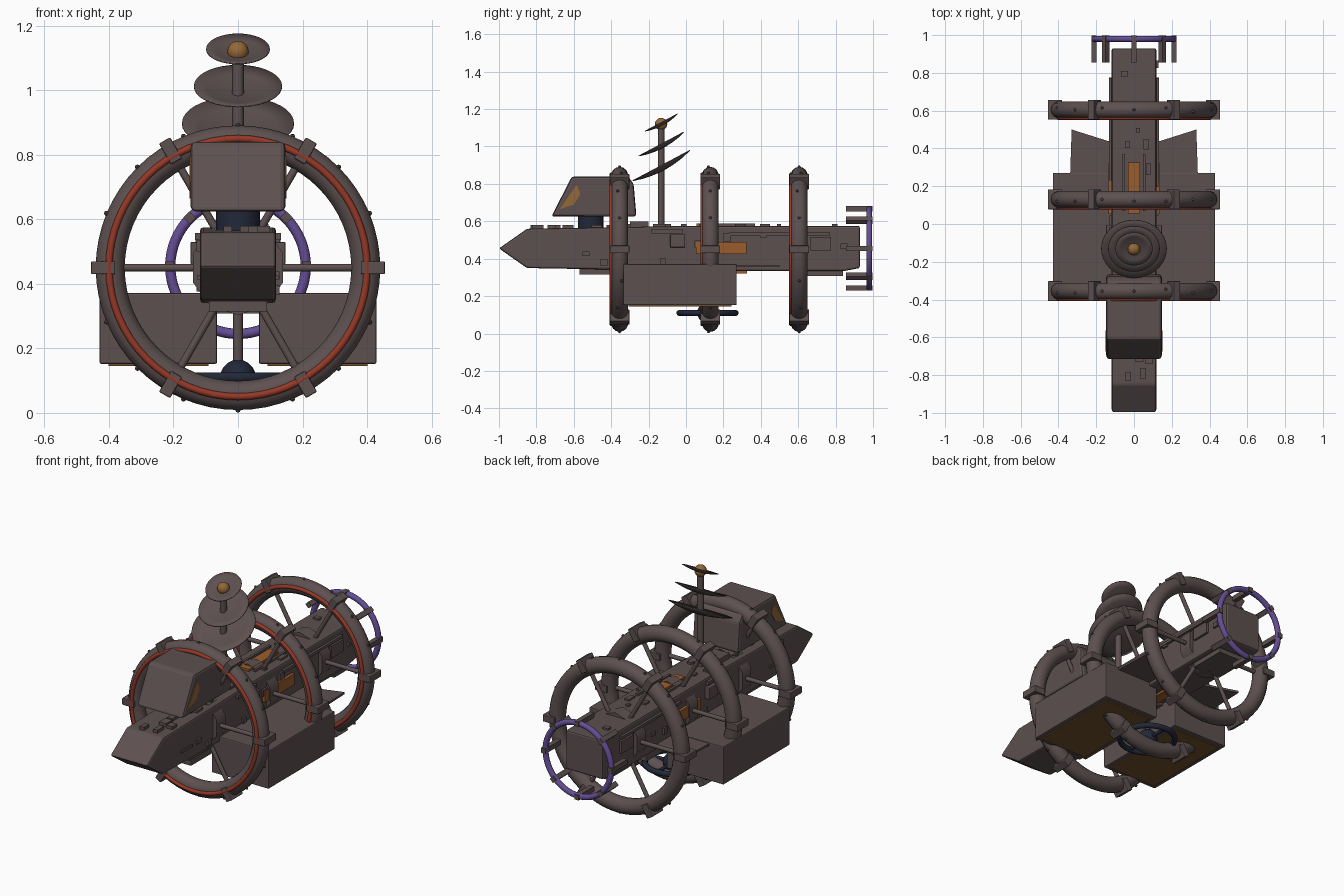
import bpy, bmesh, math, random
from math import pi, sin, cos, radians
from mathutils import Vector

random.seed(4)
if "Cube" in bpy.data.objects:
    bpy.data.objects.remove(bpy.data.objects["Cube"], do_unlink=True)


def material(name, rgb):
    m = bpy.data.materials.new(name)
    m.use_nodes = True
    m.diffuse_color = (*rgb, 1)
    m.node_tree.nodes["Principled BSDF"].inputs["Base Color"].default_value = (*rgb, 1)
    return m


HULL = material("brown grey hull", (0.11, 0.08, 0.08))
RED = material("red trim", (0.30, 0.04, 0.02))
PURPLE = material("purple ring", (0.13, 0.075, 0.30))
ORANGE = material("orange panel", (0.33, 0.11, 0.025))
GOLD = material("gold", (0.30, 0.14, 0.04))
FLOOR = material("dull bronze", (0.16, 0.08, 0.025))
NAVY = material("dark navy", (0.016, 0.021, 0.04))

AXIS_Z = 0.45          # height of the spine axis
HOOPS = (-0.355, 0.13, 0.605)


def finish(name, mat, bevel=0, smooth=False):
    o = bpy.context.object
    o.name = name
    o.data.materials.append(mat)
    bpy.ops.object.transform_apply(location=False, rotation=False, scale=True)
    if smooth:
        bpy.ops.object.shade_smooth_by_angle(angle=radians(40))
    if bevel:
        b = o.modifiers.new("bevel", 'BEVEL')
        b.width, b.segments = bevel, 2
    return o


def box(name, loc, size, mat=HULL, bevel=0, rot=(0, 0, 0)):
    bpy.ops.mesh.primitive_cube_add(size=1, location=loc, rotation=rot)
    bpy.context.object.scale = size
    return finish(name, mat, bevel)


def span(name, lo, hi, mat=HULL, bevel=0):
    lo, hi = Vector(lo), Vector(hi)
    return box(name, (lo + hi) / 2, hi - lo, mat, bevel)


def rod(name, a, b, r, mat=HULL, sides=12):
    a, b = Vector(a), Vector(b)
    d = b - a
    bpy.ops.mesh.primitive_cylinder_add(
        vertices=sides, radius=r, depth=d.length, location=(a + b) / 2,
        rotation=d.to_track_quat('Z', 'Y').to_euler())
    return finish(name, mat, smooth=True)


def ball(name, loc, r, mat, seg=20):
    bpy.ops.mesh.primitive_uv_sphere_add(segments=seg, ring_count=seg // 2, radius=r, location=loc)
    return finish(name, mat, smooth=True)


def ring(name, loc, big, small, mat, rot=(pi / 2, 0, 0)):
    bpy.ops.mesh.primitive_torus_add(
        major_segments=64, minor_segments=14, major_radius=big,
        minor_radius=small, location=loc, rotation=rot)
    return finish(name, mat, smooth=True)


def prism(name, near, far, mat=HULL, bevel=0):
    """Solid between two matching outlines."""
    bm = bmesh.new()
    a = [bm.verts.new(p) for p in near]
    b = [bm.verts.new(p) for p in far]
    bm.faces.new(a)
    bm.faces.new(b[::-1])
    for i in range(len(a)):
        j = (i + 1) % len(a)
        bm.faces.new((a[j], a[i], b[i], b[j]))
    bmesh.ops.recalc_face_normals(bm, faces=bm.faces)
    me = bpy.data.meshes.new(name)
    bm.to_mesh(me)
    bm.free()
    o = bpy.data.objects.new(name, me)
    bpy.context.collection.objects.link(o)
    bpy.ops.object.select_all(action='DESELECT')
    o.select_set(True)
    bpy.context.view_layer.objects.active = o
    return finish(name, mat, bevel)


def side_prism(name, outline, x0, x1, mat=HULL, bevel=0):
    return prism(name, [(x0, y, z) for y, z in outline],
                 [(x1, y, z) for y, z in outline], mat, bevel)


def polar(a, r, y):
    return (r * cos(a), y, AXIS_Z + r * sin(a))


# Spine with a chisel nose
side_prism("spine_hull", [(-1, 0.455), (-0.85, 0.56), (0, 0.575), (0.93, 0.575),
                          (0.93, 0.35), (0.85, 0.335), (0, 0.335), (-0.85, 0.35)],
           -0.118, 0.118, bevel=0.01)

# Cabin on a round turntable, with side windows
side_prism("cabin", [(-0.72, 0.625), (-0.61, 0.84), (-0.31, 0.84), (-0.28, 0.80), (-0.265, 0.625)],
           -0.147, 0.147, bevel=0.015)
rod("cabin_turntable", (0, -0.51, 0.55), (0, -0.51, 0.64), 0.068, NAVY, 24)
for s in (-1, 1):
    side_prism("cabin_window", [(-0.675, 0.665), (-0.585, 0.795), (-0.565, 0.745), (-0.60, 0.69)],
               s * 0.144, s * 0.15, GOLD)

# Three great hoops with trim, clamps, spokes, bolts and hub
for y in HOOPS:
    ring("hoop", (0, y, AXIS_Z), 0.396, 0.045, HULL)
    ring("hoop_trim", (0, y - 0.043, AXIS_Z), 0.40, 0.011, RED)
    hub = rod("hoop_hub", (0, y - 0.04, AXIS_Z), (0, y + 0.04, AXIS_Z), 0.147, HULL, 10)
    for k in range(6):
        a = k * pi / 3
        box("hoop_clamp", polar(a, 0.418, y), (0.075, 0.105, 0.04), bevel=0.004, rot=(0, -a, 0))
        rod("hoop_spoke", polar(a, 0.1, y), polar(a, 0.38, y), 0.012)
    for k in range(16):
        ball("hoop_bolt", polar(k * pi / 8, 0.441, y + random.choice((-0.01, 0, 0.01))),
             0.008, HULL, 8)

# Cargo pods, bronze floors and swept rear fins
for s in (-1, 1):
    box("cargo_pod", (s * 0.247, -0.032, 0.262), (0.365, 0.606, 0.22), bevel=0.006)
    box("pod_floor", (s * 0.247, -0.032, 0.15), (0.31, 0.55, 0.009), FLOOR)
    fin = [(0.10, 0.2), (0.34, 0.2), (0.33, 0.50), (0.14, 0.44), (0.10, 0.44)]
    prism("rear_fin", [(s * x, y, 0.355) for x, y in fin], [(s * x, y, 0.367) for x, y in fin])

# Orange panels around the middle of the spine
span("top_panel", (-0.031, 0.055, 0.57), (0.031, 0.325, 0.588), ORANGE)
span("bottom_panel", (-0.031, 0.055, 0.322), (0.031, 0.325, 0.34), ORANGE)
for s in (-1, 1):
    box("side_panel", (s * 0.122, 0.188, 0.457), (0.024, 0.27, 0.064), ORANGE)


# Mast with three tilted bowls and a gold tip
def dish(name, z, r):
    bm = bmesh.new()
    rows = []
    for f in (0.08, 0.4, 0.7, 1):
        rows.append([bm.verts.new((f * r * cos(t * pi / 18), f * r * sin(t * pi / 18),
                                   0.16 * r * (f * f - 1))) for t in range(36)])
    bm.faces.new(rows[0])
    for p, q in zip(rows, rows[1:]):
        for i in range(36):
            j = (i + 1) % 36
            bm.faces.new((p[i], q[i], q[j], p[j]))
    me = bpy.data.meshes.new(name)
    bm.to_mesh(me)
    bm.free()
    o = bpy.data.objects.new(name, me)
    bpy.context.collection.objects.link(o)
    o.location = (0, -0.133, z)
    o.rotation_euler = (radians(28), 0, 0)
    me.materials.append(HULL)
    me.shade_smooth()
    thick = o.modifiers.new("thickness", 'SOLIDIFY')
    thick.thickness = 0.004


rod("mast", (0, -0.133, 0.56), (0, -0.133, 1.11), 0.018)
for z, r in ((0.90, 0.173), (1.015, 0.136), (1.13, 0.098)):
    dish("mast_dish", z, r)
ball("mast_tip", (0, -0.133, 1.12), 0.033, GOLD)

# Purple tail ring on eight brackets
ring("tail_ring", (0, 0.98, 0.455), 0.21, 0.016, PURPLE)
for k in range(8):
    a = k * pi / 4
    x, _, z = polar(a, 0.212, 0)
    box("tail_bracket", (x, 0.927, z + 0.005), (0.028, 0.142, 0.028), rot=(0, -a, 0))

# Underslung sensor: ring, dome and cross bars
C = Vector((0, 0.115, 0.11))
ring("sensor_ring", C, 0.15, 0.016, NAVY, (0, 0, 0))
ball("sensor_dome", C, 0.055, NAVY)
for d in (Vector((0.15, 0, 0)), Vector((0, 0.15, 0))):
    rod("sensor_bar", C - d, C + d, 0.01, NAVY)
rod("sensor_stem", C, C + Vector((0, 0, 0.24)), 0.015)

# Rails and boxes along the spine
for s in (-1, 1):
    box("upper_side_rail", (s * 0.122, 0.50, 0.533), (0.02, 0.54, 0.016))
    box("middle_side_rail", (s * 0.122, -0.10, 0.547), (0.022, 0.17, 0.022))
    box("side_box", (s * 0.13, -0.045, 0.495), (0.035, 0.08, 0.07), bevel=0.005)
    box("nose_slot", (s * 0.12, -0.64, 0.42), (0.01, 0.1, 0.014))
    box("top_rail", (s * 0.055, 0.22, 0.58), (0.014, 0.30, 0.014))
    box("tail_side_box", (s * 0.122, 0.72, 0.48), (0.02, 0.11, 0.07))
span("front_keel", (-0.09, -0.57, 0.315), (0.09, -0.36, 0.345))
span("rear_keel", (-0.09, 0.62, 0.308), (0.09, 0.84, 0.34))
span("deck_block", (-0.07, -0.30, 0.56), (0.07, -0.20, 0.60), bevel=0.004)

# Small scattered deck fittings
for k in range(26):
    y = random.uniform(-0.82, 0.8)
    size = (random.uniform(0.02, 0.045), random.uniform(0.02, 0.06), 0.026)
    box("deck_fitting", (random.uniform(-0.085, 0.085), y, 0.572 if y > -0.3 else 0.566), size)
    if k % 2:
        box("side_fitting", (random.choice((-1, 1)) * 0.118, random.uniform(-0.8, 0.85),
                             random.uniform(0.38, 0.53)), (0.022, size[1], size[0]))
